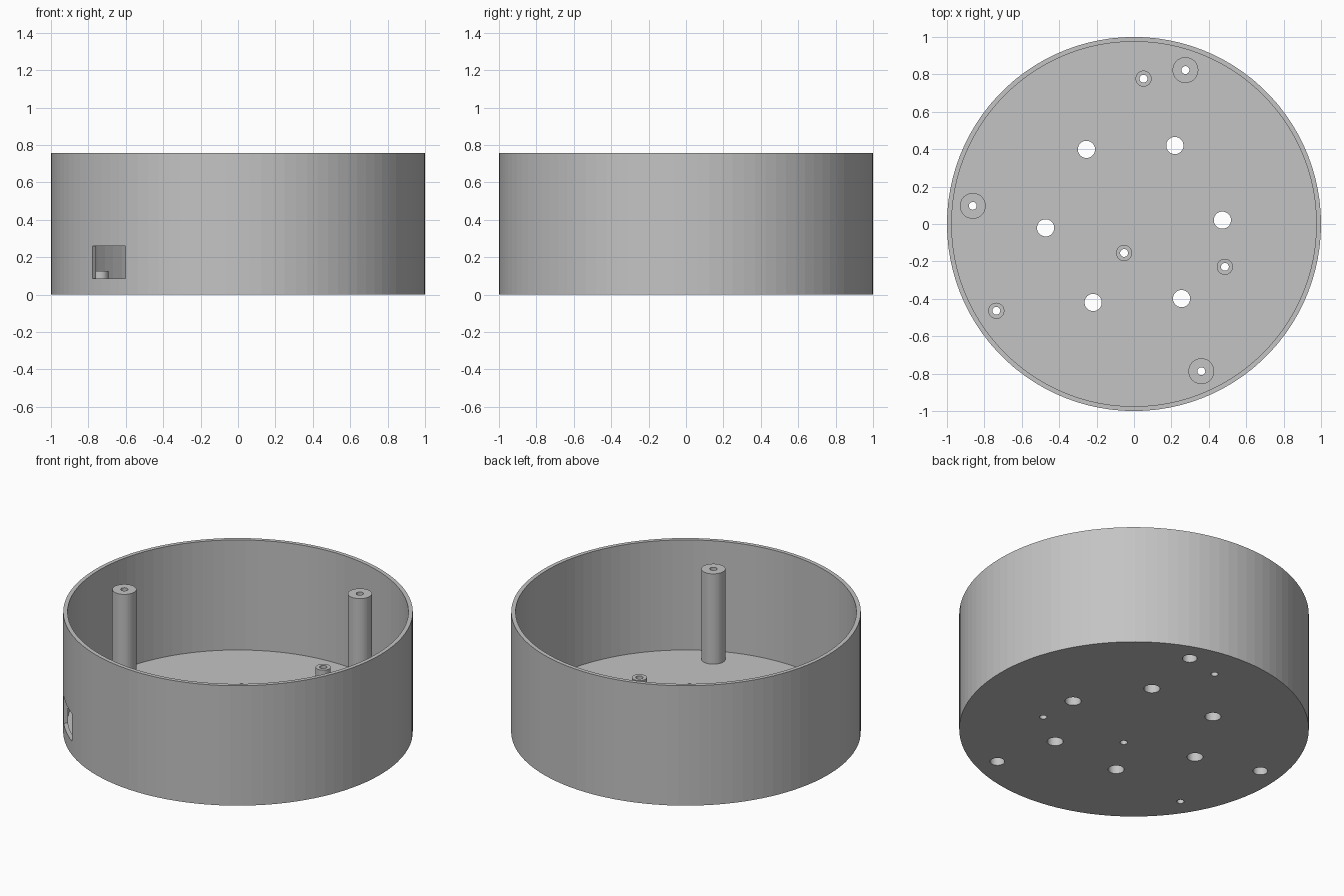
import bpy, bmesh, math
from mathutils import Matrix, Vector

cube = bpy.data.objects.get("Cube")
if cube:
    bpy.data.objects.remove(cube)

HEIGHT, FLOOR, WALL = 0.757, 0.062, 0.025
PIN, BORE, VENT = 0.021, 0.042, 0.046
TALL_TOP, SHORT_TOP, BORE_TOP = 0.632, 0.126, 0.36
TALL = [(0.275, 0.823), (-0.862, 0.097), (0.36, -0.787)]
SHORT = [(0.051, 0.777), (-0.053, -0.155), (0.486, -0.229), (-0.736, -0.464)]

grey = bpy.data.materials.new("plain grey")
grey.use_nodes = True
colour = (0.55, 0.55, 0.55, 1)
grey.diffuse_color = colour
grey.node_tree.nodes["Principled BSDF"].inputs["Base Color"].default_value = colour


def add_object(name, bm, location=(0, 0, 0)):
    bmesh.ops.recalc_face_normals(bm, faces=bm.faces)
    mesh = bpy.data.meshes.new(name)
    bm.to_mesh(mesh)
    bm.free()
    mesh.materials.append(grey)
    obj = bpy.data.objects.new(name, mesh)
    obj.location = location
    bpy.context.collection.objects.link(obj)
    return obj


def lathe(name, profile, sides, closed, location=(0, 0, 0)):
    """Spin (radius, height) points round z; an open profile ends on the axis."""
    bm = bmesh.new()
    verts = [bm.verts.new((r, 0, z)) for r, z in profile]
    edges = [bm.edges.new(pair) for pair in zip(verts, verts[1:])]
    if closed:
        edges.append(bm.edges.new((verts[-1], verts[0])))
    bmesh.ops.spin(bm, geom=verts + edges, cent=(0, 0, 0), axis=(0, 0, 1),
                   angle=math.tau, steps=sides, use_duplicate=False)
    bmesh.ops.remove_doubles(bm, verts=bm.verts, dist=1e-5)
    return add_object(name, bm, location)


# Round tray: floor and thin wall
inner = 1 - WALL
tray = lathe("round_tray", [(0, 0), (1, 0), (1, HEIGHT), (inner, HEIGHT),
                            (inner, FLOOR), (0, FLOOR)], 100, False)

# Cutter: floor holes and the side opening
bm = bmesh.new()


def hole(x, y, radius):
    bmesh.ops.create_cone(bm, cap_ends=True, segments=40, radius1=radius,
                          radius2=radius, depth=0.4,
                          matrix=Matrix.Translation((x, y, 0)))


for k in range(6):
    a = math.radians(2.5 + 60 * k)
    hole(0.473 * math.cos(a), 0.473 * math.sin(a), VENT)
for x, y in TALL:
    hole(x, y, BORE)
for x, y in SHORT:
    hole(x, y, PIN)

turn = Matrix.Rotation(math.radians(226), 4, "Z")
bmesh.ops.create_cube(bm, size=1, matrix=turn @ Matrix.Translation((1, 0, 0.173))
                      @ Matrix.Diagonal(Vector((0.2, 0.245, 0.175, 1))))
cutter = add_object("opening_cutter", bm)
cutter.hide_render = True

cut = tray.modifiers.new("openings", "BOOLEAN")
cut.operation, cut.solver, cut.object = "DIFFERENCE", "EXACT", cutter
bpy.context.view_layer.objects.active = tray
bpy.ops.object.modifier_apply(modifier=cut.name)
bpy.data.objects.remove(cutter)

# Tall posts with a wide bore below and a narrow screw hole above
for i, (x, y) in enumerate(TALL):
    lathe(f"tall_post_{i + 1}",
          [(BORE, FLOOR), (0.069, FLOOR), (0.069, TALL_TOP), (PIN, TALL_TOP),
           (PIN, BORE_TOP), (BORE, BORE_TOP)], 40, True, (x, y, 0))

# Short standoffs on the floor
for i, (x, y) in enumerate(SHORT):
    lathe(f"short_standoff_{i + 1}",
          [(PIN, FLOOR), (0.043, FLOOR), (0.043, SHORT_TOP), (PIN, SHORT_TOP)],
          40, True, (x, y, 0))
